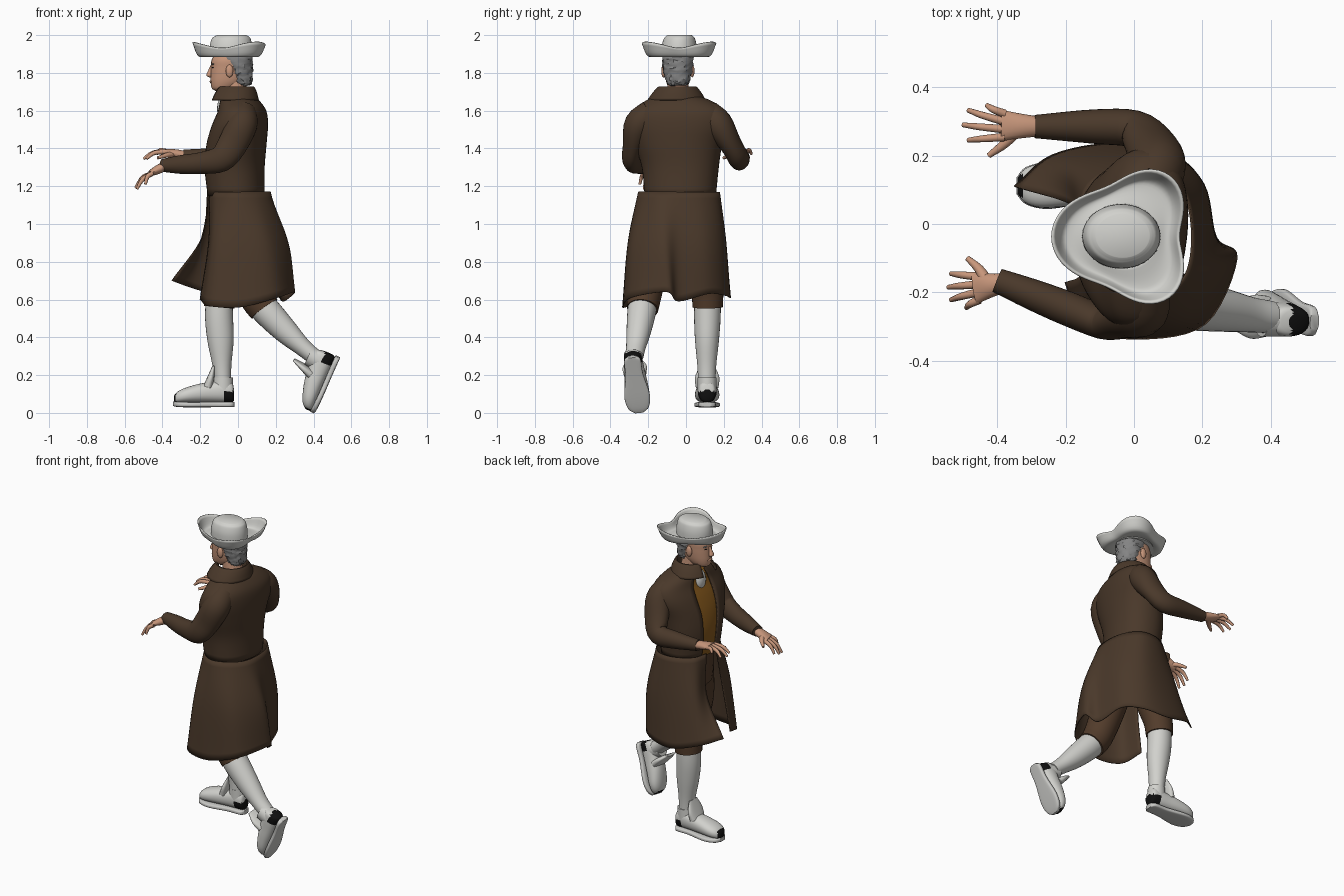
import bpy, bmesh, math, random
from mathutils import Vector, Matrix

random.seed(4)


def material(name, r, g, b):
    m = bpy.data.materials.new(name)
    m.diffuse_color = (r, g, b, 1)
    return m


BROWN = material("coat brown", .068, .040, .023)
BREECH = material("breeches brown", .085, .045, .024)
WHITE = material("off white", .64, .64, .61)
SKIN = material("skin", .58, .31, .20)
HAIR = material("grey hair", .23, .23, .23)
VEST = material("ochre vest", .24, .10, .012)
BLACK = material("black leather", .005, .005, .005)
SOLE = material("sole grey", .58, .58, .56)


def spline(pts, steps):
    """Catmull-Rom through tuples of any length."""
    p = [Vector(q) for q in pts]
    p = [p[0] * 2 - p[1]] + p + [p[-1] * 2 - p[-2]]
    out = []
    for i in range(1, len(p) - 2):
        a, b, c, d = p[i - 1:i + 3]
        for k in range(steps):
            t = k / steps
            out.append(.5 * (2 * b + (c - a) * t + (2 * a - 5 * b + 4 * c - d) * t * t
                             + (3 * b - a - 3 * c + d) * t ** 3))
    return out + [p[-2]]


def grid(name, rows, mat, closed=True, caps=True, solid=0):
    """Skin a list of point rows into a mesh object."""
    bm = bmesh.new()
    vs = [[bm.verts.new(p) for p in r] for r in rows]
    n = len(rows[0])
    for r, s in zip(vs, vs[1:]):
        for j in range(n if closed else n - 1):
            k = (j + 1) % n
            bm.faces.new((r[j], r[k], s[k], s[j]))
    if closed and caps:
        bm.faces.new(vs[0][::-1])
        bm.faces.new(vs[-1])
    bmesh.ops.recalc_face_normals(bm, faces=bm.faces)
    me = bpy.data.meshes.new(name)
    bm.to_mesh(me)
    bm.free()
    ob = bpy.data.objects.new(name, me)
    bpy.context.collection.objects.link(ob)
    me.materials.append(mat)
    if solid:
        md = ob.modifiers.new("thickness", "SOLIDIFY")
        md.thickness, md.offset = solid, 0
    return ob


def loft(name, rings, mat, seg=28, steps=4, up=None, side=(0, 1, 0), gap=0, power=2, solid=0):
    """Rings are (x, y, z, half depth, half width); gap leaves the front open."""
    rs = spline(rings, steps)
    c = [Vector(r[:3]) for r in rs]
    rows = []
    for i, r in enumerate(rs):
        t = Vector(up) if up else (c[min(i + 1, len(c) - 1)] - c[max(i - 1, 0)]).normalized()
        b = Vector(side)
        b = (b - t * b.dot(t)).normalized()
        a = b.cross(t)
        row = []
        for j in range(seg):
            w = (-math.pi + gap + (2 * math.pi - 2 * gap) * j / (seg - 1)) if gap else 2 * math.pi * j / seg
            f = [math.copysign(abs(q) ** (2 / power), q) for q in (math.cos(w), math.sin(w))]
            row.append(c[i] + a * f[0] * r[3] + b * f[1] * r[4])
        rows.append(row)
    return grid(name, rows, mat, closed=not gap, solid=solid)


def ball(name, loc, size, mat):
    bm = bmesh.new()
    bmesh.ops.create_uvsphere(bm, u_segments=16, v_segments=10, radius=1)
    bmesh.ops.transform(bm, verts=bm.verts, matrix=Matrix.Translation(loc) @ Matrix.Diagonal((*size, 1)))
    me = bpy.data.meshes.new(name)
    bm.to_mesh(me)
    bm.free()
    me.materials.append(mat)
    ob = bpy.data.objects.new(name, me)
    bpy.context.collection.objects.link(ob)


UP = (0, 0, 1)

# Coat body over a vest, slightly twisted
twist = (.14, 1, 0)
torso = [(-.01, -.03, 1.15, .145, .185), (-.018, -.03, 1.3, .153, .2), (-.008, -.04, 1.42, .152, .228),
         (.01, -.04, 1.52, .14, .258), (.022, -.04, 1.595, .12, .245), (.012, -.04, 1.645, .1, .18),
         (0, -.045, 1.675, .08, .11)]
loft("coat_body", torso, BROWN, seg=48, up=UP, side=twist, gap=.26, power=2.2, solid=.008)
loft("vest", [(x, y, z, a * .965, b * .93) for x, y, z, a, b in torso[:-1]], VEST,
     seg=40, up=UP, side=twist, power=2.2)
loft("collar", [(-.01, -.045, 1.66, .075, .08), (-.01, -.045, 1.725, .088, .092), (-.014, -.047, 1.70, .11, .122),
                (-.02, -.05, 1.655, .128, .152)], BROWN, seg=40, up=UP, gap=.42, solid=.006)
ball("cravat", (-.075, -.03, 1.61), (.036, .045, .07), WHITE)

# Coat skirt: columns of top, middle and hem, right front edge round to left front edge
skirt = [(-.16, .02, -.19, .06, .93, -.35, .11, .70), (-.13, .11, -.18, .16, .92, -.24, .20, .66),
         (-.03, .17, -.05, .205, .9, -.06, .235, .61), (.08, .165, .10, .20, .9, .10, .21, .62),
         (.15, .08, .20, .11, .9, .20, .12, .63), (.17, -.04, .23, -.04, .9, .24, -.04, .59),
         (.15, -.15, .262, -.13, .9, .30, -.10, .64), (.08, -.22, .16, -.28, .9, .21, -.29, .61),
         (-.02, -.25, 0, -.305, .9, .02, -.335, .56), (-.11, -.19, -.125, -.27, .9, -.15, -.30, .565),
         (-.15, -.09, -.155, -.15, .9, -.20, -.17, .60)]
cols = spline(skirt, 6)
grid("coat_skirt", [spline([(c[0], c[1], 1.17), tuple(c[2:5]), tuple(c[5:8])], 8) for c in cols],
     BROWN, closed=False, solid=.006)

# Sleeves
loft("left_sleeve", [(.03, -.18, 1.585, .07, .075), (.02, -.25, 1.525, .082, .078), (-.03, -.28, 1.42, .078, .054),
                     (-.09, -.287, 1.345, .07, .05), (-.2, -.245, 1.322, .057, .05),
                     (-.3, -.205, 1.315, .05, .045), (-.4, -.165, 1.31, .034, .036)], BROWN)
loft("right_sleeve", [(.05, .11, 1.585, .07, .075), (.07, .17, 1.525, .082, .08), (.045, .238, 1.42, .077, .058),
                      (.0, .278, 1.35, .064, .055), (-.12, .285, 1.35, .053, .05),
                      (-.29, .285, 1.36, .034, .034)], BROWN)


# Hands: palm, four fingers and a thumb
def hand(name, wrist, palm, tips, thumb):
    w, p = Vector(wrist), Vector(palm)
    m = w.lerp(p, .5)
    loft(name + "_palm", [(*w, .024, .028), (*m, .024, .036), (*p, .016, .046)], SKIN, seg=16)
    for i, tip in enumerate(tips):
        base = p + Vector((.012, .034 - .0225 * i, 0))
        mid = base.lerp(Vector(tip), .55) + Vector((-.006, 0, .014))
        loft(name + "_finger", [(*base, .013, .013), (*mid, .0115, .0105), (*tip, .007, .007)], SKIN, seg=10)
    s = m.lerp(Vector(thumb), .1)
    k = m.lerp(Vector(thumb), .6) + Vector((.008, 0, .005))
    loft(name + "_thumb", [(*s, .018, .02), (*k, .013, .014), (*thumb, .008, .008)], SKIN, seg=10, side=(1, 0, 0))


hand("right_hand", (-.27, .285, 1.36), (-.39, .288, 1.383),
     [(-.43, .347, 1.37), (-.485, .333, 1.35), (-.5, .29, 1.345), (-.485, .245, 1.345)], (-.425, .2, 1.35))
hand("left_hand", (-.38, -.172, 1.31), (-.465, -.188, 1.268),
     [(-.535, -.145, 1.205), (-.543, -.185, 1.19), (-.535, -.222, 1.185), (-.49, -.245, 1.21)], (-.487, -.1, 1.255))

# Breeches
loft("breeches_hips", [(0, -.04, 1.18, .12, .165), (0, -.04, 1.05, .125, .175), (0, -.05, .93, .11, .16)],
     BREECH, up=UP)
loft("left_breeches_leg", [(.02, -.13, .98, .11, .1), (.05, -.19, .78, .1, .095), (.095, -.22, .62, .09, .09),
                           (.14, -.23, .55, .085, .083)], BREECH)
loft("right_breeches_leg", [(-.02, .05, .98, .11, .1), (-.06, .09, .78, .1, .092), (-.09, .112, .65, .087, .085),
                            (-.1, .115, .56, .081, .08)], BREECH)

# Stockings
loft("right_stocking", [(-.1, .115, .62, .07, .07), (-.1, .113, .5, .074, .07), (-.092, .111, .38, .069, .063),
                        (-.085, .11, .25, .05, .05), (-.08, .11, .14, .043, .045)], WHITE)
loft("left_stocking", [(.09, -.225, .61, .073, .073), (.15, -.234, .54, .077, .076), (.25, -.25, .435, .066, .065),
                       (.34, -.265, .35, .048, .052), (.4, -.272, .3, .043, .047)], WHITE)


# Shoes, built round the ankle with the toe along -x, then placed
def shoe(side, mat):
    fwd = (-1, 0, 0)
    upper = loft(side + "_shoe", [(.054, 0, -.075, .03, .024), (.042, 0, -.06, .055, .042), (0, 0, -.055, .06, .05),
                                  (-.06, 0, -.06, .055, .055), (-.13, 0, -.066, .05, .062),
                                  (-.2, 0, -.077, .041, .064), (-.243, 0, -.087, .031, .05),
                                  (-.265, 0, -.097, .017, .024)], WHITE, up=fwd, power=2.3)
    upper.data.materials.append(BLACK)
    for f in upper.data.polygons:
        x, y, z = f.center
        f.material_index = int((x > -.002 and z < -.055) or (x < -.25 and abs(y) < .035))
    parts = [upper]
    parts.append(loft(side + "_sole", [(.057, 0, -.126, .014, .022), (.035, 0, -.126, .014, .044),
                                       (-.05, 0, -.126, .014, .047), (-.17, 0, -.127, .014, .068),
                                       (-.24, 0, -.125, .014, .055), (-.268, 0, -.122, .012, .025)],
                      SOLE, up=fwd, power=4))
    parts.append(loft(side + "_shoe_cuff", [(-.005, 0, -.06, .055, .05), (-.003, 0, .018, .051, .05)], WHITE))
    parts.append(loft(side + "_shoe_tongue", [(-.085, 0, -.035, .025, .06), (-.068, 0, .02, .018, .064),
                                              (-.053, 0, .08, .007, .038)], WHITE, power=2.6))
    for o in parts:
        o.data.transform(mat)


shoe("right", Matrix.Translation((-.075, .112, .17)))
back = Vector((.4, -.12, .9)).normalized()
up = Vector((-.92, 0, .39))
up = (up - back * up.dot(back)).normalized()
turn = Matrix((back, up.cross(back), up)).transposed().to_4x4()
shoe("left", Matrix.Translation((.39, -.28, .297)) @ turn)

# Head, neck and face
CY = -.043
loft("neck", [(.01, CY, 1.6, .06, .06), (-.02, CY, 1.76, .058, .055)], SKIN)
loft("head", [(-.09, CY, 1.705, .03, .025), (-.078, CY, 1.718, .06, .046), (-.057, CY, 1.75, .088, .061),
              (-.045, CY, 1.79, .1, .069), (-.04, CY, 1.83, .103, .073), (-.035, CY, 1.87, .104, .075),
              (-.03, CY, 1.92, .08, .06)], SKIN, up=UP, power=2.2)
loft("nose", [(-.138, CY, 1.84, .008, .008), (-.148, CY, 1.81, .011, .012), (-.153, CY, 1.787, .015, .018),
              (-.145, CY, 1.775, .006, .008)], SKIN, seg=12, up=UP)
ball("lips", (-.142, CY, 1.754), (.008, .022, .008), SKIN)
for s in (-1, 1):
    ball("ear", (-.045, CY + s * .076, 1.81), (.02, .012, .034), SKIN)
    ball("eye", (-.132, CY + s * .03, 1.829), (.006, .010, .004), BLACK)
    ball("eyebrow", (-.132, CY + s * .031, 1.846), (.008, .019, .004), HAIR)

# Hair with a slightly tousled surface
hair = loft("hair", [(.03, CY, 1.735, .03, .045), (.018, CY, 1.755, .057, .062), (.01, CY, 1.8, .068, .073),
                     (.0, CY, 1.84, .078, .08), (-.012, CY, 1.875, .09, .083), (-.015, CY, 1.915, .085, .075)],
            HAIR, up=UP)
for v in hair.data.vertices:
    v.co += Vector([random.uniform(-.005, .005) for _ in range(3)])

# Three-cornered hat: crown and curled brim
loft("hat_crown", [(-.037, -.036, 1.885, .115, .095), (-.037, -.036, 1.94, .113, .093),
                   (-.036, -.035, 1.98, .103, .083), (-.034, -.034, 1.993, .09, .073),
                   (-.033, -.034, 2.0, .078, .064)], WHITE, seg=40, up=UP)
brim = []
for j in range(72):
    w = 2 * math.pi * j / 72
    q = -math.cos(3 * w)
    c, s = math.cos(w), math.sin(w)
    rim = .185 + .031 * q - .023 * c
    prof = [(-.037 + .1 * c, -.036 + .085 * s, 1.897)]
    for f, z in ((.45, 1.887), (.75, 1.898), (1, 1.948 + .016 * q)):
        r0 = .1 + (rim - .1) * f
        prof.append((-.037 * (1 - f) + r0 * c, -.037 + r0 * s, z))
    brim.append(spline(prof, 4))
grid("hat_brim", [list(r) for r in zip(*brim)], WHITE, caps=False, solid=.007)

# Smooth shading with crisp edges
bpy.ops.object.select_all(action='SELECT')
bpy.context.view_layer.objects.active = bpy.data.objects["coat_body"]
bpy.ops.object.shade_smooth_by_angle(angle=math.radians(40))
